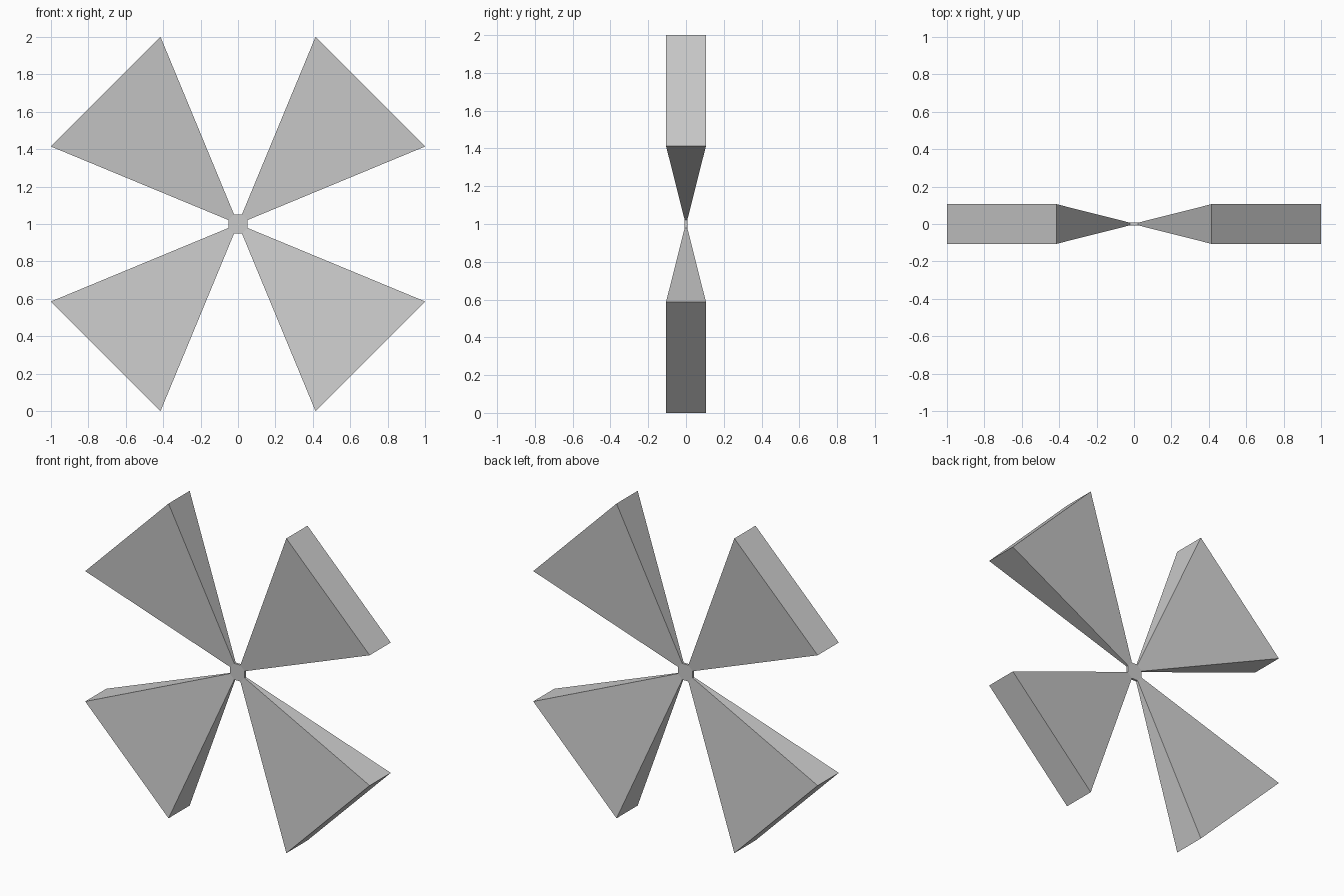
import bpy, bmesh
from math import pi, cos
from mathutils import Matrix, Vector

if "Cube" in bpy.data.objects:
    bpy.data.objects.remove(bpy.data.objects["Cube"])

HUB = 0.052      # hub half width (octagon apothem)
HUB_T = 0.007    # hub half thickness
TIP_T = 0.106    # blade half thickness at the tip

bm = bmesh.new()
# Octagonal hub disc, flat sides facing the axes and diagonals
radius = HUB / cos(pi / 8)
bmesh.ops.create_cone(bm, cap_ends=True, segments=8, radius1=radius,
                      radius2=radius, depth=2 * HUB_T,
                      matrix=Matrix.Rotation(pi / 2, 4, 'X'))
bm.verts.ensure_lookup_table()
v = bm.verts[0].co
if abs(abs(v.x) - abs(v.z)) < 1e-4 or min(abs(v.x), abs(v.z)) < 1e-4:
    bmesh.ops.rotate(bm, verts=bm.verts[:], cent=(0, 0, 0),
                     matrix=Matrix.Rotation(pi / 8, 3, 'Y'))
bm.normal_update()

# Four flaring blades grown from the diagonal sides of the hub
sides = [f for f in bm.faces if abs(f.normal.x) > 0.6 and abs(f.normal.z) > 0.6]
for face in sides:
    tip = bmesh.ops.extrude_discrete_faces(bm, faces=[face])['faces'][0]
    for v in tip.verts:
        v.co = Vector((v.co.x / HUB, v.co.y * TIP_T / HUB_T, v.co.z / HUB))

bmesh.ops.translate(bm, verts=bm.verts[:], vec=(0, 0, 1))
bmesh.ops.recalc_face_normals(bm, faces=bm.faces[:])
mesh = bpy.data.meshes.new("four_blade_rotor")
bm.to_mesh(mesh)
bm.free()
bpy.context.collection.objects.link(bpy.data.objects.new("four_blade_rotor", mesh))
